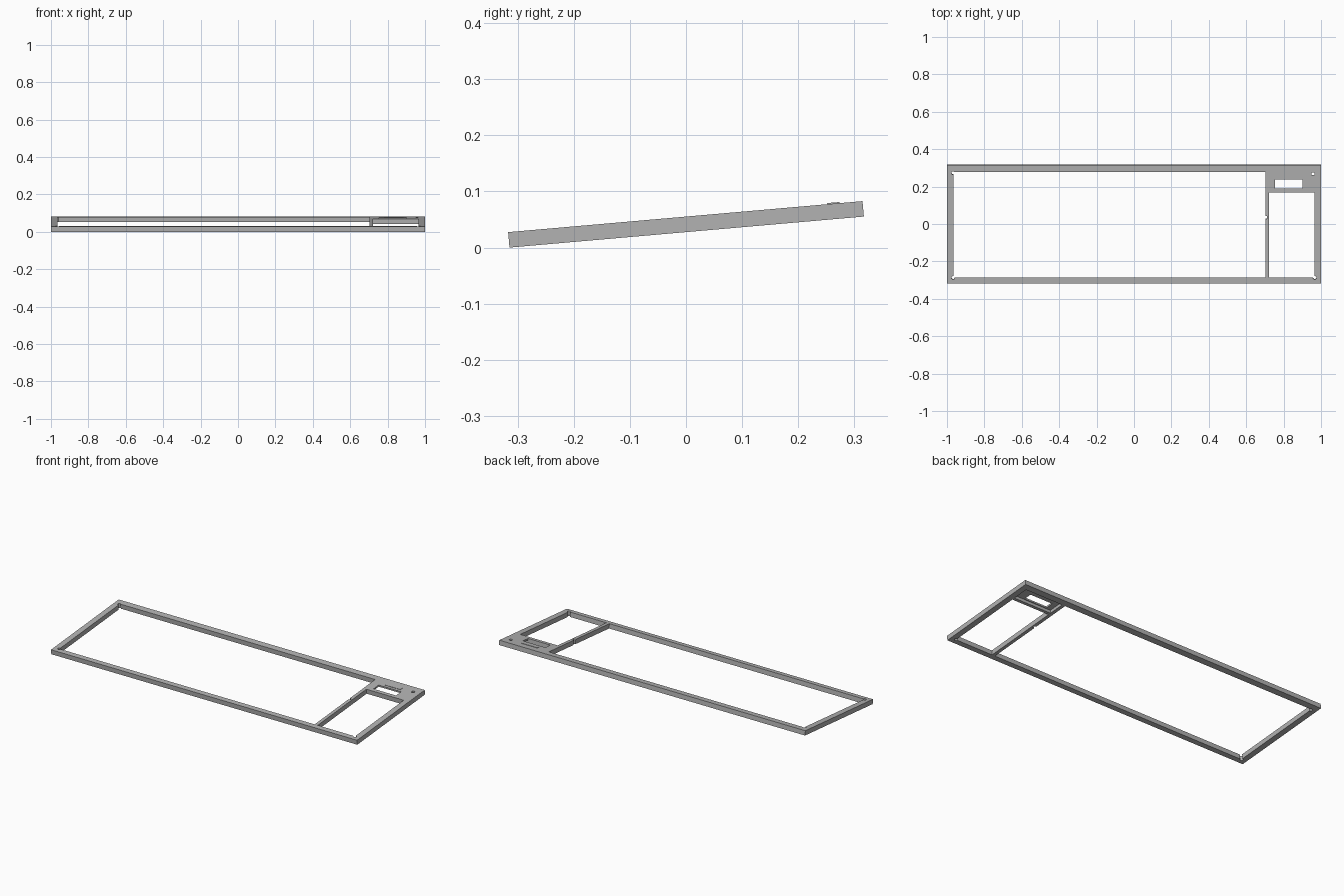
import bpy
import math
from mathutils import Matrix

if "Cube" in bpy.data.objects:
    bpy.data.objects.remove(bpy.data.objects["Cube"])

THICK = 0.0276
HALF_DEPTH = 0.317
TOP = THICK / 2
TILT = math.radians(5)

grey = bpy.data.materials.new("matte_grey")
grey.use_nodes = True
grey.diffuse_color = (0.45, 0.45, 0.45, 1)
grey.node_tree.nodes["Principled BSDF"].inputs["Base Color"].default_value = (0.45, 0.45, 0.45, 1)


def box(name, x0, x1, y0, y1, z0=-0.1, z1=0.1):
    bpy.ops.mesh.primitive_cube_add(size=1)
    ob = bpy.context.object
    ob.name = name
    size = Matrix.Diagonal((x1 - x0, y1 - y0, z1 - z0, 1))
    centre = Matrix.Translation(((x0 + x1) / 2, (y0 + y1) / 2, (z0 + z1) / 2))
    ob.data.transform(centre @ size)
    return ob


def drill(name, x, y, radius=0.009):
    bpy.ops.mesh.primitive_cylinder_add(vertices=20, radius=radius, depth=0.2)
    ob = bpy.context.object
    ob.name = name
    ob.data.transform(Matrix.Translation((x, y, 0)))
    return ob


def cut(target, cutter):
    cutter.hide_render = True
    mod = target.modifiers.new("cut", 'BOOLEAN')
    mod.operation = 'DIFFERENCE'
    mod.solver = 'EXACT'
    mod.object = cutter
    bpy.context.view_layer.objects.active = target
    bpy.ops.object.modifier_apply(modifier=mod.name)
    bpy.data.objects.remove(cutter)


# Slab that becomes the surround
frame = box("keyboard_frame", -1, 1, -HALF_DEPTH, HALF_DEPTH, -TOP, TOP)

# Openings for the main keys and the number pad, and the panel slot
cut(frame, box("main_opening", -0.966, 0.702, -0.287, 0.28))
cut(frame, box("pad_opening", 0.722, 0.966, -0.287, 0.169))
cut(frame, box("panel_recess", 0.722, 0.966, 0.186, 0.28, -0.1, TOP - 0.01))
cut(frame, box("panel_slot", 0.753, 0.9, 0.191, 0.239))

# Screw holes, mostly biting into the inner corners
for x, y in ((-0.967, 0.275), (-0.967, -0.287), (0.704, 0.036),
             (0.966, -0.287), (0.957, 0.27)):
    cut(frame, drill("screw_hole", x, y))

# Thin plain plate behind the slot
plate = box("panel_plate", 0.78, 0.885, 0.254, 0.276, TOP - 0.002, TOP + 0.002)

# Tilt everything towards the front and rest it on the ground
lift = HALF_DEPTH * math.sin(TILT) + TOP * math.cos(TILT)
pose = Matrix.Translation((0, 0, lift)) @ Matrix.Rotation(TILT, 4, 'X')
for ob in (frame, plate):
    ob.data.transform(pose)
    ob.data.materials.clear()
    ob.data.materials.append(grey)
